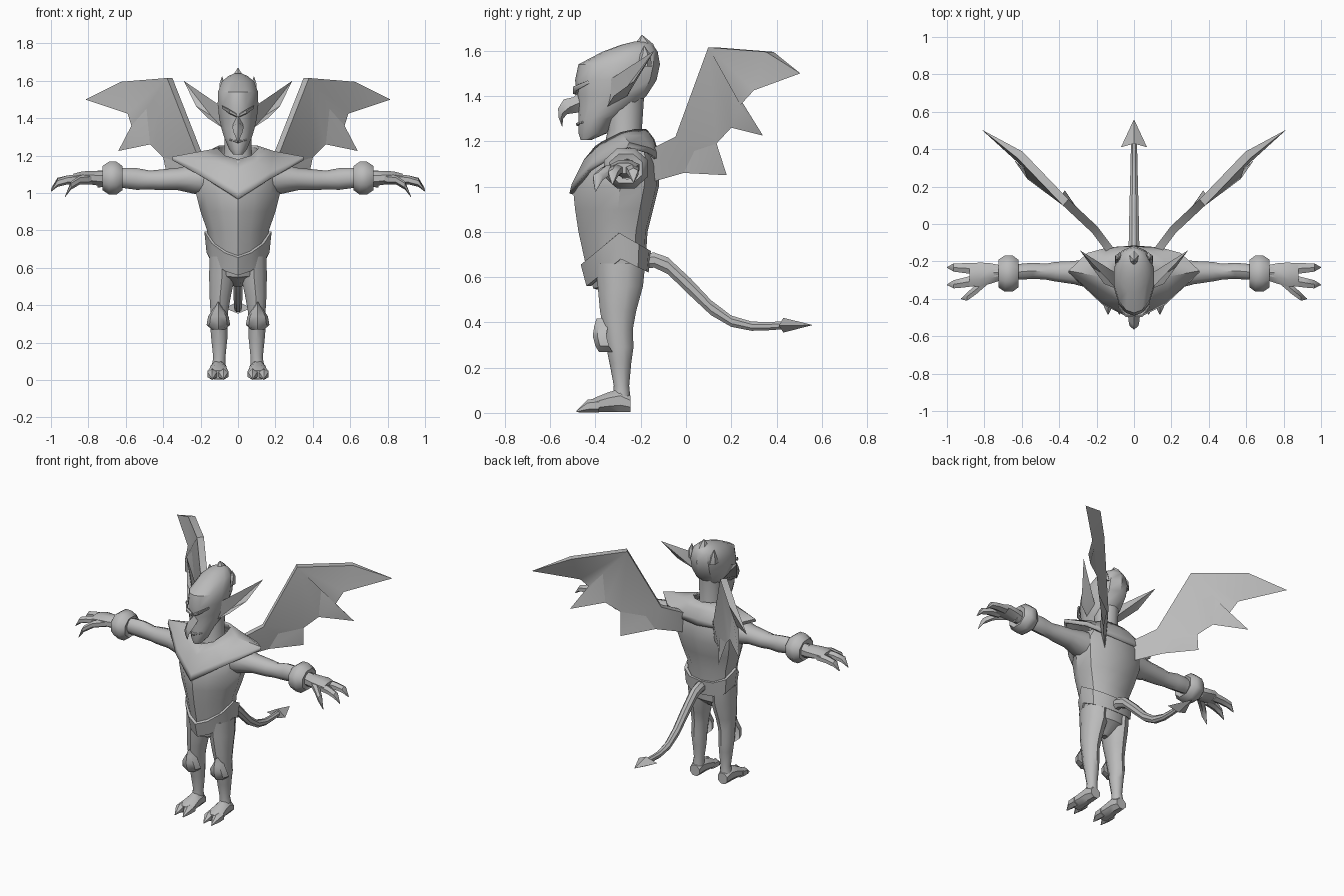
import bpy, bmesh, math
from mathutils import Vector

skin = bpy.data.materials.new("stone_grey")
skin.diffuse_color = (0.5, 0.5, 0.5, 1)


def build(name, verts, faces, mirror=False, thick=0):
    """Mesh object, optionally mirrored across x and given thickness."""
    me = bpy.data.meshes.new(name)
    me.from_pydata([tuple(v) for v in verts], [], faces)
    bm = bmesh.new()
    bm.from_mesh(me)
    bmesh.ops.remove_doubles(bm, verts=bm.verts, dist=0.0005)
    bmesh.ops.recalc_face_normals(bm, faces=bm.faces)
    bm.to_mesh(me)
    bm.free()
    me.materials.append(skin)
    ob = bpy.data.objects.new(name, me)
    bpy.context.collection.objects.link(ob)
    if thick:
        m = ob.modifiers.new("thickness", 'SOLIDIFY')
        m.thickness, m.offset = thick, -1
    if mirror:
        ob.modifiers.new("mirror", 'MIRROR')
    return ob


def loft(name, rings, caps=True, **kw):
    """Skin a list of equal-length closed rings."""
    n = len(rings[0])
    verts = [p for r in rings for p in r]
    faces = [(i * n + j, i * n + (j + 1) % n, (i + 1) * n + (j + 1) % n, (i + 1) * n + j)
             for i in range(len(rings) - 1) for j in range(n)]
    if caps:
        faces += [tuple(range(n)), tuple(range(len(verts) - n, len(verts)))]
    return build(name, verts, faces, **kw)


def tube(name, axis, pts, n=8, **kw):
    """Rings (x, y, z, ru, rv) lying across the given axis."""
    u, v = {'x': (1, 2), 'y': (0, 2), 'z': (0, 1)}[axis]
    rings = []
    for x, y, z, ru, rv in pts:
        ring = []
        for k in range(n):
            a = 2 * math.pi * (k + 0.5) / n
            p = [x, y, z]
            p[u] += ru * math.cos(a)
            p[v] += rv * math.sin(a)
            ring.append(p)
        rings.append(ring)
    return loft(name, rings, **kw)


def sym(half):
    """Close a right-half outline that starts and ends on x = 0."""
    return list(half) + [(-x, y, z) for x, y, z in half[-2:0:-1]]


def section(z, w, yf, yb, shape, zs=(0, 0, 0)):
    """Body slice; zs lifts the front, side and back of the ring."""
    ring = []
    for a, t in shape:
        lift = zs[1] + (zs[0] - zs[1]) * max(0, (t - .45) / .55) + (zs[2] - zs[1]) * max(0, (.45 - t) / .45)
        ring.append((w * a, yb + (yf - yb) * t, z + lift))
    return sym(ring)


KEEL = [(0, 1), (.4, .9), (.78, .7), (1, .45), (.88, .17), (.5, .03), (0, 0)]
OVAL = [(0, 1), (.38, .96), (.72, .82), (.96, .58), (.95, .33), (.6, .08), (0, 0)]

# Torso, pelvis, belt
loft("torso", [section(z, w, f, b, KEEL) for z, w, f, b in [
    (.64, .15, -.44, -.18), (.8, .165, -.475, -.17), (.9, .2, -.49, -.145),
    (1.0, .225, -.5, -.12), (1.1, .23, -.46, -.12), (1.17, .18, -.41, -.14)]])
loft("pelvis", [section(z, w, f, b, KEEL, zs) for z, w, f, b, zs in [
    (.5, .02, -.36, -.27, (.04, 0, 0)), (.57, .13, -.41, -.19, (-.02, 0, 0)),
    (.68, .15, -.44, -.18, (0, 0, 0))]])
loft("belt", [section(0, w, f, b, KEEL, zs) for w, f, b, zs in [
    (.155, -.42, -.18, (.56, .68, .63)), (.168, -.44, -.165, (.56, .68, .62)),
    (.18, -.465, -.155, (.655, .795, .715)), (.16, -.45, -.17, (.665, .795, .715))]], caps=False)

# Shoulder collar with pointed front and wide tips
loft("collar", [
    sym([(0, -.515, .97), (.17, -.43, 1.075), (.35, -.26, 1.175), (.25, -.16, 1.145),
         (.14, -.125, 1.12), (0, -.115, 1.11)]),
    sym([(0, -.505, 1.01), (.17, -.415, 1.11), (.35, -.25, 1.195), (.25, -.155, 1.17),
         (.14, -.125, 1.15), (0, -.12, 1.15)]),
    sym([(0, -.45, 1.12), (.1, -.4, 1.165), (.19, -.28, 1.225), (.16, -.19, 1.225),
         (.09, -.145, 1.21), (0, -.14, 1.21)]),
    sym([(0, -.4, 1.18), (.07, -.37, 1.2), (.11, -.29, 1.24), (.1, -.22, 1.255),
         (.06, -.18, 1.255), (0, -.17, 1.25)])], caps=False, thick=.015)

# Head and neck
tube("neck", 'z', [(0, -.275, 1.12, .09, .1), (0, -.27, 1.25, .075, .075), (0, -.27, 1.4, .075, .085)], 10)
loft("head", [section(z, w, f, b, OVAL) for z, w, f, b in [
    (1.205, .025, -.465, -.42), (1.235, .05, -.475, -.35), (1.3, .078, -.475, -.315),
    (1.345, .092, -.475, -.23), (1.4, .105, -.48, -.175), (1.47, .113, -.49, -.13),
    (1.54, .112, -.475, -.115), (1.595, .09, -.37, -.125), (1.625, .055, -.29, -.145),
    (1.64, .02, -.23, -.17)]])
# Hooked nose, brows, lips
loft("nose", [sym([(0, y, z), (w, y2, z2), (0, y3, z3)]) for y, z, w, y2, z2, y3, z3 in [
    (-.47, 1.43, .014, -.46, 1.42, -.455, 1.41), (-.495, 1.395, .025, -.47, 1.37, -.46, 1.33),
    (-.54, 1.385, .03, -.515, 1.35, -.49, 1.325), (-.565, 1.345, .024, -.545, 1.325, -.525, 1.32),
    (-.563, 1.305, .013, -.553, 1.3, -.543, 1.3), (-.548, 1.265, .002, -.547, 1.265, -.546, 1.265)]])
tube("brows", 'x', [(.008, -.488, 1.415, .012, .01), (.045, -.486, 1.435, .014, .012),
                    (.085, -.435, 1.46, .01, .008)], 6, mirror=True)
tube("mouth", 'x', [(-.045, -.455, 1.285, .005, .004), (0, -.478, 1.275, .01, .008),
                    (.045, -.455, 1.285, .005, .004)], 6)

# Pointed crest: centre spike and two side spikes
tube("crest", 'z', [(0, -.2, 1.57, .065, .075), (0, -.185, 1.63, .03, .04), (0, -.195, 1.67, .001, .001)], 6)
tube("crest_spikes", 'z', [(.075, -.19, 1.53, .03, .04), (.085, -.18, 1.585, .016, .022),
                           (.085, -.185, 1.622, .001, .001)], 6, mirror=True)

# Cupped pointed ears
build("ears", [(.1, -.34, 1.47), (.085, -.35, 1.35), (.1, -.26, 1.4), (.225, -.23, 1.465),
               (.29, -.14, 1.6), (.145, -.28, 1.415), (.16, -.32, 1.4)],
      [(0, 5, 4), (5, 3, 4), (5, 6, 3), (0, 1, 5), (1, 6, 5), (1, 2, 3, 6), (2, 4, 3), (0, 4, 2), (0, 2, 1)],
      mirror=True)

# Bat wings: thick leading edge tapering to scalloped trailing edge
lead = [Vector(p) for p in [(.12, -.15, 1.16), (.21, -.03, 1.22), (.365, .115, 1.615), (.61, .37, 1.595)]]
trail = [(.11, -.15, 1.02), (.24, -.01, 1.06), (.37, .18, 1.05), (.4, .135, 1.19), (.47, .2, 1.26),
         (.64, .34, 1.225), (.57, .24, 1.36), (.59, .3, 1.425), (.815, .505, 1.5)]
off = Vector((.65, -.76, 0)) * .022
front = [(0, 8, 9, 1), (1, 9, 10, 11), (1, 11, 2), (2, 11, 12), (2, 12, 13, 14), (2, 14, 15), (2, 15, 3), (3, 15, 16)]
back = [tuple(i + 4 if i < 4 else i for i in reversed(f)) for f in front]
edge = [(i, i + 1, i + 5, i + 4) for i in range(3)] + [(3, 16, 7), (0, 4, 8)]
build("wings", [p + off for p in lead] + [p - off for p in lead] + trail, front + back + edge, mirror=True)

# Arms, wristbands, hands
tube("arms", 'x', [(.14, -.27, 1.07, .1, .09), (.23, -.265, 1.075, .085, .08), (.32, -.26, 1.075, .065, .06),
                   (.42, -.255, 1.07, .055, .055), (.47, -.255, 1.07, .045, .05), (.54, -.25, 1.075, .045, .058),
                   (.6, -.255, 1.08, .045, .055), (.68, -.26, 1.08, .04, .045), (.75, -.26, 1.075, .04, .045)],
     10, mirror=True)
tube("wristbands", 'x', [(.63, -.265, 1.08, .05, .055), (.618, -.265, 1.08, .08, .07), (.65, -.265, 1.08, .105, .095),
                         (.69, -.265, 1.08, .105, .095), (.725, -.265, 1.08, .08, .07),
                         (.715, -.265, 1.08, .04, .045)], 8, mirror=True)
tube("palms", 'x', [(.7, -.26, 1.075, .04, .045), (.77, -.265, 1.08, .06, .04), (.83, -.27, 1.085, .07, .034),
                    (.88, -.275, 1.08, .06, .025)], 8, mirror=True)
for nm, y0, y1, x0, x1, zt in [("outer_fingers", -.24, -.232, .84, 1, 1.02),
                               ("middle_fingers", -.3, -.325, .84, 1, 1.01),
                               ("thumbs", -.29, -.4, .78, .925, .98)]:
    tube(nm, 'x', [(x0, y0, 1.075, .035, .028), (x0 + (x1 - x0) * .45, y0 + (y1 - y0) * .55, 1.07, .03, .024),
                   (x0 + (x1 - x0) * .78, y0 + (y1 - y0) * .9, (zt + 1.07) / 2 + .015, .025, .022),
                   (x1, y1, zt, .002, .003)], 6, mirror=True)

# Legs, knee guards, feet with two claws
tube("legs", 'z', [(.085, -.29, .66, .07, .11), (.085, -.29, .56, .073, .1), (.095, -.3, .45, .06, .08),
                   (.1, -.3, .37, .05, .065), (.103, -.292, .29, .048, .06), (.1, -.29, .22, .045, .048),
                   (.1, -.285, .12, .034, .034), (.105, -.285, .06, .04, .04)], 10, mirror=True)
loft("knee_guards", [[(.105 + dx * w, y + dy, z) for dx, dy in
                      [(-1, .06), (-.75, .02), (0, 0), (.75, .02), (1, .06)]] for z, w, y in
                     [(.27, .035, -.385), (.295, .063, -.4), (.34, .055, -.412), (.385, .025, -.405),
                      (.418, .003, -.395)]], mirror=True)
tube("feet", 'y', [(.105, -.245, .04, .038, .038), (.105, -.29, .055, .046, .055), (.105, -.34, .048, .048, .048),
                   (.107, -.4, .036, .058, .035), (.108, -.43, .028, .055, .025)], 8, mirror=True)
for nm, x in (("inner_toes", .078), ("outer_toes", .138)):
    tube(nm, 'y', [(x, -.385, .033, .03, .032), (x, -.435, .03, .03, .028), (x, -.483, .007, .003, .004)],
         6, mirror=True)

# Tail with arrow tip
tube("tail", 'y', [(0, -.2, .67, .032, .036), (0, -.14, .675, .032, .036), (0, -.08, .65, .03, .04),
                   (0, .02, .555, .028, .042), (0, .11, .465, .026, .036), (0, .2, .405, .023, .027),
                   (0, .29, .383, .021, .022), (0, .36, .383, .019, .02), (0, .45, .388, .018, .018)], 8)
build("tail_tip", [(0, .56, .388), (.07, .41, .385), (-.07, .41, .385), (0, .43, .42), (0, .43, .355)],
      [(0, 1, 3), (0, 3, 2), (0, 4, 1), (0, 2, 4), (1, 4, 3), (2, 3, 4)])

# Smooth shading with sharp creases kept
for ob in bpy.data.objects:
    ob.select_set(True)
    bpy.context.view_layer.objects.active = ob
bpy.ops.object.shade_smooth_by_angle(angle=math.radians(40))
